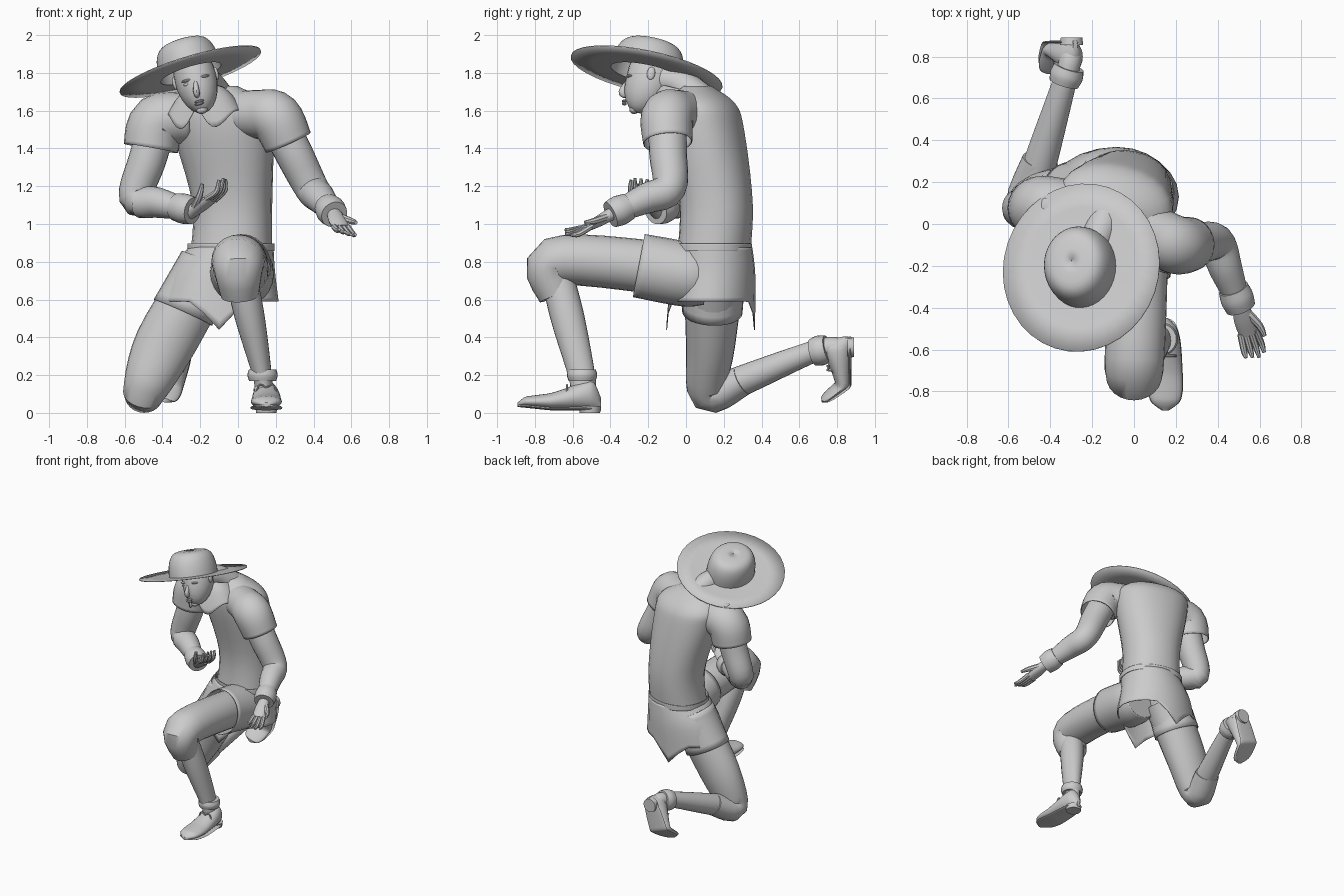
import bpy, math
from mathutils import Vector, Matrix

cube = bpy.data.objects.get("Cube")
if cube:
    bpy.data.objects.remove(cube)

grey = bpy.data.materials.new("plain grey")
grey.use_nodes = True
grey.diffuse_color = (.6, .6, .6, 1)
grey.node_tree.nodes["Principled BSDF"].inputs["Base Color"].default_value = grey.diffuse_color

RIGHTWARD, FORWARD, UP = Vector((1, 0, 0)), Vector((0, -1, 0)), Vector((0, 0, 1))


def point(x, y, z):
    return Vector((x, y, z))


def smooth_rows(rows, steps):
    """Catmull-Rom samples through the control rows."""
    samples = []
    for i in range(len(rows) - 1):
        before, start, end = rows[max(i - 1, 0)], rows[i], rows[i + 1]
        after = rows[min(i + 2, len(rows) - 1)]
        for k in range(steps):
            t = k / steps
            samples.append([b + t * (c - a) / 2
                            + t * t * (a - b * 5 / 2 + c * 2 - d / 2)
                            + t ** 3 * (b * 3 - a - c * 3 + d) / 2
                            for a, b, c, d in zip(before, start, end, after)])
    return samples + [rows[-1]]


def loft(name, path, widths, depths=None, side=RIGHTWARD, axis=None, steps=5, sides=24,
         square=1, cloth=False, matrix=None, shape=None):
    """Skin elliptical rings along a path; cloth is left open and made thin."""
    rows = [[*p, w, d] for p, w, d in zip(path, widths, depths or widths)]
    rings = smooth_rows(rows, steps)
    centres = [Vector(ring[:3]) for ring in rings]
    last = len(rings) - 1
    verts, faces = [], []
    for i, (*_, width, depth) in enumerate(rings):
        tangent = axis or centres[min(i + 1, last)] - centres[max(i - 1, 0)]
        tangent = tangent.normalized()
        across = (side - tangent * side.dot(tangent)).normalized()
        over = tangent.cross(across)
        for k in range(sides):
            angle = math.tau * k / sides
            c, s = math.cos(angle), math.sin(angle)
            p = centres[i] + across * width * math.copysign(abs(c) ** square, c) \
                + over * depth * math.copysign(abs(s) ** square, s)
            verts.append(shape(p, i / last, angle) if shape else p)
    for i in range(last):
        for k in range(sides):
            a, b = i * sides + k, i * sides + (k + 1) % sides
            faces.append((a, b, b + sides, a + sides))
    if not cloth:
        faces.append(tuple(reversed(range(sides))))
        faces.append(tuple(range(last * sides, len(verts))))
    mesh = bpy.data.meshes.new(name)
    mesh.from_pydata(verts, [], faces)
    if matrix:
        mesh.transform(matrix)
    mesh.materials.append(grey)
    mesh.shade_smooth()
    mesh.set_sharp_from_angle(angle=math.radians(40))
    obj = bpy.data.objects.new(name, mesh)
    bpy.context.collection.objects.link(obj)
    if cloth:
        obj.modifiers.new("cloth thickness", 'SOLIDIFY').thickness = .005


def ball(name, centre, width, depth, height, axis=UP, shape=None):
    """Ellipsoid made of stacked rings."""
    angles = [math.pi * k / 12 for k in range(13)]
    rounds = [max(math.sin(a), .02) for a in angles]
    loft(name, [centre - axis * height * math.cos(a) for a in angles],
         [width * r for r in rounds], [depth * r for r in rounds],
         axis=axis, steps=1, shape=shape)


def cuff(name, start, end, radius):
    """Rolled band around a limb."""
    loft(name, [start, start.lerp(end, .5), end], [radius * .9, radius, radius * .9])


# Joints of the kneeling pose
pelvis, belly = point(-.04, .14, .78), point(-.03, .16, 1.1)
chest, collarbone = point(-.08, .1, 1.5), point(-.1, .08, 1.64)
nape, skull = point(-.12, .06, 1.73), point(-.225, -.185, 1.77)
left_shoulder, left_elbow = point(.2, -.1, 1.56), point(.39, -.09, 1.19)
left_wrist, left_fingers = point(.51, -.4, 1.05), point(.58, -.63, .92)
right_shoulder, right_elbow = point(-.42, .08, 1.54), point(-.54, .07, 1.14)
right_wrist, right_fingers = point(-.24, -.16, 1.07), point(-.05, -.28, 1.19)
left_hip, left_knee = point(.02, .12, .71), point(0, -.7, .8)
left_ankle, left_heel = point(.13, -.55, .19), point(.15, -.45, 0)
right_hip, right_knee = point(-.17, .15, .74), point(-.5, .12, .1)
right_ankle, right_heel = point(-.32, .72, .34), point(-.28, .89, .4)

# Torso and belt
turned = point(1, -.25, 0)
loft("torso", [pelvis, belly, chest, collarbone, nape], [.22, .21, .27, .26, .12],
     [.19, .19, .2, .17, .07], turned, UP, square=.9)
waist = pelvis.lerp(belly, .3)
loft("belt", [waist - UP * .02, waist + UP * .02], [.23, .23], [.2, .2], turned, UP,
     square=.9, cloth=True)


# Doublet skirt, hanging to narrow points at front and back
def hem_points(p, f, angle):
    return p - UP * f * f * .15 * max(0, -math.cos(angle * 2)) ** 6


loft("doublet_skirt", [waist, pelvis.lerp(right_hip, .3) - UP * .02, point(-.1, .13, .59)],
     [.22, .27, .31], [.2, .22, .23], axis=UP, cloth=True, shape=hem_points)
left_thigh, right_thigh = point(.02, -.25, .78), point(-.39, .13, .36)
loft("left_skirt_panel", [left_hip, left_hip.lerp(left_thigh, .3), left_thigh],
     [.14, .17, .155], [.14, .17, .17], cloth=True)
loft("right_skirt_panel", [right_hip + UP * .06, right_hip.lerp(right_thigh, .55)],
     [.14, .17], [.17, .16], cloth=True)

# Legs
loft("left_breeches", [left_hip, left_thigh, left_knee, left_knee + point(.01, .02, -.18)],
     [.14, .14, .14, .1], [.14, .14, .13, .1])
loft("left_shin", [left_knee, left_knee.lerp(left_ankle, .45), left_ankle, left_ankle - UP * .08],
     [.08, .08, .05, .05], [.08, .09, .07, .07])
right_calf = right_knee.lerp(right_ankle, .3)
loft("right_breeches", [right_hip, right_thigh, right_knee, right_calf],
     [.15, .16, .11, .09], [.16, .13, .1, .08])
loft("right_shin", [right_knee, right_calf, right_ankle, right_ankle + point(.02, .1, -.01)],
     [.08, .08, .055, .055])
cuff("left_ankle_cuff", left_ankle - UP * .02, left_ankle + UP * .04, .08)
cuff("right_ankle_cuff", right_ankle.lerp(right_knee, .08), right_ankle + point(.01, .03, 0), .08)


# Shoes: a tapering upper on a thin sole, with a block heel and a lace bow
def shoe(name, heel, toe, up, length, curl):
    across = toe.cross(up).normalized()
    forward = toe.normalized()
    turn = Matrix((across, -forward, across.cross(forward))).transposed()
    place = Matrix.Translation(heel) @ turn.to_4x4() @ Matrix.Scale(length, 4)

    def bend(p, f, angle):
        return p + (UP - FORWARD / 2) * curl * max(0, f - .6)

    spots = [k / 12 for k in range(13)]
    ends = [max(1 - abs(f * 2 - 1) ** 4, .03) ** .5 for f in spots]
    widths = [(.15 + f * .05) * e for f, e in zip(spots, ends)]
    heights = [(.07 + .16 * (1 - f) ** 2) * e ** .7 for f, e in zip(spots, ends)]
    path = [FORWARD * f for f in spots]
    loft(name, [p + UP * (h + .04) for p, h in zip(path, heights)], widths, heights,
         axis=FORWARD, matrix=place, shape=bend, steps=2)
    loft(name + "_sole", [p + UP * .05 for p in path], [w * 1.03 for w in widths],
         [.02] * len(path), axis=FORWARD, matrix=place, shape=bend, steps=2)
    block = FORWARD * .13
    loft(name + "_heel", [block, block + UP * .08], [.12, .13], matrix=place)
    knot = FORWARD * .4 + UP * .3
    for way in (-1, 1):
        loft(name + "_lace", [knot, knot + RIGHTWARD * way * .08 + UP * .03,
                              knot + RIGHTWARD * way * .12 - UP * .06],
             [.012] * 3, side=FORWARD, sides=6, matrix=place)


shoe("left_shoe", left_heel, FORWARD, UP, .45, .1)
shoe("right_shoe", right_heel, point(-.35, 0, -1), FORWARD, .43, .8)

# Arms
inward = point(.5, -.8, 0)
for name, shoulder, elbow, wrist, side in (
        ("left", left_shoulder, left_elbow, left_wrist, RIGHTWARD),
        ("right", right_shoulder, right_elbow, right_wrist, inward)):
    loft(name + "_arm", [shoulder, shoulder.lerp(elbow, .5), elbow, elbow.lerp(wrist, .4), wrist],
         [.1, .1, .09, .08, .05], side=side)
    cuff(name + "_sleeve_cuff", elbow.lerp(wrist, .7), wrist, .08)

# Shoulder caps, wide at the hem
loft("left_shoulder_cap", [point(-.02, .02, 1.58), point(.11, -.05, 1.58), left_shoulder,
                           left_shoulder.lerp(left_elbow, .35)],
     [.12, .13, .14, .13], side=FORWARD, cloth=True)
loft("right_shoulder_cap", [point(-.25, .07, 1.56), right_shoulder,
                            right_shoulder.lerp(right_elbow, .35)],
     [.13, .15, .145], side=FORWARD, cloth=True)


# Hands with slightly curled fingers
def hand(name, wrist, tip, across, bent):
    reach = tip - wrist
    across = (across - reach * across.dot(reach) / reach.length_squared).normalized()
    curl = reach.cross(across).normalized()
    if curl.z < 0:
        curl = -curl

    def spot(f, sideways, lift):
        return wrist + reach * f + across * sideways + curl * lift

    loft(name + "_palm", [spot(f, 0, 0) for f in (-.1, .25, .55)], [.035, .05, .045],
         [.035, .03, .02], side=across, sides=12)
    for k in range(4):
        out, lift = (k - 1.5) * .025, k * .008
        loft(name + "_finger", [spot(.5, out, 0), spot(.8, out * 1.2, lift),
                                spot(1 - abs(k - 1) * .05, out * 1.2, lift + bent)],
             [.016, .015, .008], side=across, sides=8)
    loft(name + "_thumb", [spot(.1, -.02, 0), spot(.4, -.06, .02), spot(.6, -.07, .02 + bent)],
         [.022, .018, .01], side=curl, sides=8)


hand("left_hand", left_wrist, left_fingers, point(-1, -.3, 0), .02)
hand("right_hand", right_wrist, right_fingers, point(.4, .8, -.2), .05)

# Neck and head, with a jaw that narrows and juts forward
loft("neck", [collarbone, nape.lerp(skull, .4), skull], [.1, .08, .08])
tilt = point(-.25, .16, 1).normalized()


def jaw(p, f, angle):
    return p + FORWARD * .09 * max(0, .5 - f)


ball("head", skull, .112, .13, .19, tilt, jaw)
loft("nose", [skull + point(0, -.12, -.01), skull + point(.005, -.148, -.07),
              skull + point(.01, -.13, -.09)], [.01, .017, .012], [.01, .024, .015], sides=12)
brow = skull + FORWARD * .112
for way in (-1, 1):
    level = point(way, 0, way * .25)
    ball("eye", brow + level * .045 - UP * .02, .018, .012, .009, tilt)
    ball("brow", brow + level * .045, .03, .018, .008, tilt)
    ball("ear", skull + level * .11, .012, .022, .035, tilt)
mouth = skull + point(.02, -.142, -.12)
for drop in (0, .013):
    ball("lip", mouth - UP * drop, .025, .013, .007, tilt)
ball("chin", skull + point(.035, -.09, -.165), .03, .025, .022, tilt)


# Wide collar with two front points and a notch between them
def collar_points(p, f, angle):
    front = max(0, -math.sin(angle))
    return p - UP * f * f * .4 * front ** 4 * abs(math.cos(angle))


throat = point(-.17, -.03, 1.71)
loft("collar", [throat, throat - UP * .05, throat - UP * .13], [.1, .15, .2],
     side=turned, axis=point(0, .25, 1), sides=48, cloth=True, shape=collar_points)

# Wide-brimmed hat: dished brim and a rounded crown
hat_base, lean = point(-.25, -.21, 1.8), point(-.3, .21, 1).normalized()
arc = [math.radians(a) for a in range(0, 90, 8)]
radii = [.39, .28] + [math.cos(a) ** .35 * .17 for a in arc] + [.001]
rises = [.01, 0] + [math.sin(a) * .175 for a in arc] + [.175]
loft("hat", [hat_base + lean * h for h in rises], radii,
     [r * (1.05 if r > .2 else 1.14) for r in radii],
     axis=lean, steps=1, sides=36, cloth=True)
